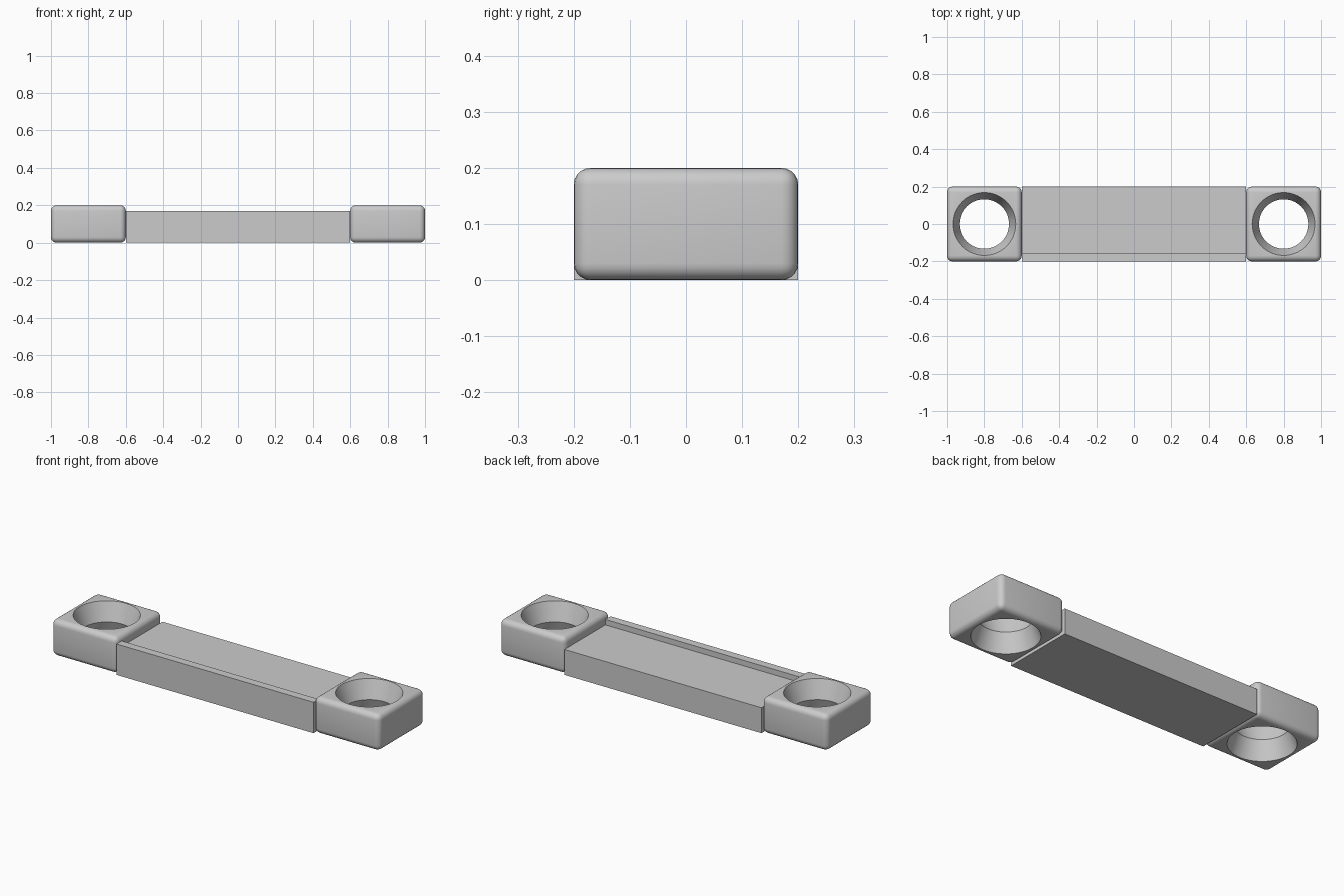
import bpy
import bmesh
import math

if "Cube" in bpy.data.objects:
    bpy.data.objects.remove(bpy.data.objects["Cube"], do_unlink=True)

# One plain grey for everything
grey = bpy.data.materials.new("plain_grey")
grey.use_nodes = True
grey.diffuse_color = (0.6, 0.6, 0.6, 1)
grey.node_tree.nodes["Principled BSDF"].inputs["Base Color"].default_value = (0.6, 0.6, 0.6, 1)


def add_object(name, bm):
    bmesh.ops.recalc_face_normals(bm, faces=bm.faces)
    mesh = bpy.data.meshes.new(name)
    bm.to_mesh(mesh)
    bm.free()
    mesh.materials.append(grey)
    obj = bpy.data.objects.new(name, mesh)
    bpy.context.collection.objects.link(obj)
    return obj


def select_only(obj):
    bpy.ops.object.select_all(action="DESELECT")
    obj.select_set(True)
    bpy.context.view_layer.objects.active = obj


def waisted_cutter(x, rim, waist, height, margin=0.02, sides=64):
    """Spindle-shaped cutter, narrowest at mid height."""
    half = height / 2
    end = waist + (rim - waist) * (half + margin) / half
    bm = bmesh.new()
    rings = []
    for r, z in ((end, -margin), (waist, half), (end, height + margin)):
        rings.append([bm.verts.new((x + r * math.cos(math.tau * i / sides),
                                    r * math.sin(math.tau * i / sides), z))
                      for i in range(sides)])
    for low, high in zip(rings, rings[1:]):
        for i in range(sides):
            j = (i + 1) % sides
            bm.faces.new((low[i], low[j], high[j], high[i]))
    bm.faces.new(rings[0])
    bm.faces.new(rings[-1])
    cutter = add_object("hole_cutter", bm)
    cutter.hide_render = True
    return cutter


def end_block(name, x):
    """Rounded block with a waisted round hole through it."""
    bm = bmesh.new()
    bmesh.ops.create_cube(bm, size=1)
    bmesh.ops.scale(bm, vec=(0.4, 0.4, 0.2), verts=bm.verts)
    bmesh.ops.translate(bm, vec=(x, 0, 0.1), verts=bm.verts)
    bmesh.ops.bevel(bm, geom=bm.edges[:], offset=0.03, segments=5,
                    profile=0.5, affect="EDGES")
    block = add_object(name, bm)
    cutter = waisted_cutter(x, 0.168, 0.132, 0.2)
    cut = block.modifiers.new("hole", "BOOLEAN")
    cut.operation = "DIFFERENCE"
    cut.solver = "EXACT"
    cut.object = cutter
    select_only(block)
    bpy.ops.object.modifier_apply(modifier=cut.name)
    bpy.data.objects.remove(cutter, do_unlink=True)
    bpy.ops.object.shade_smooth_by_angle(angle=math.radians(30))


# Rounded ends
end_block("left_end_block", 0.8)
end_block("right_end_block", -0.8)

# Middle deck: stepped profile with a raised lip along the front
profile = [(-0.2, 0), (0.2, 0), (0.2, 0.14), (-0.155, 0.14), (-0.155, 0.17), (-0.2, 0.17)]
bm = bmesh.new()
face = bm.faces.new([bm.verts.new((-0.6, y, z)) for y, z in profile])
grown = bmesh.ops.extrude_face_region(bm, geom=[face], use_keep_orig=True)
bmesh.ops.translate(bm, vec=(1.2, 0, 0),
                    verts=[v for v in grown["geom"] if isinstance(v, bmesh.types.BMVert)])
add_object("middle_deck", bm)
